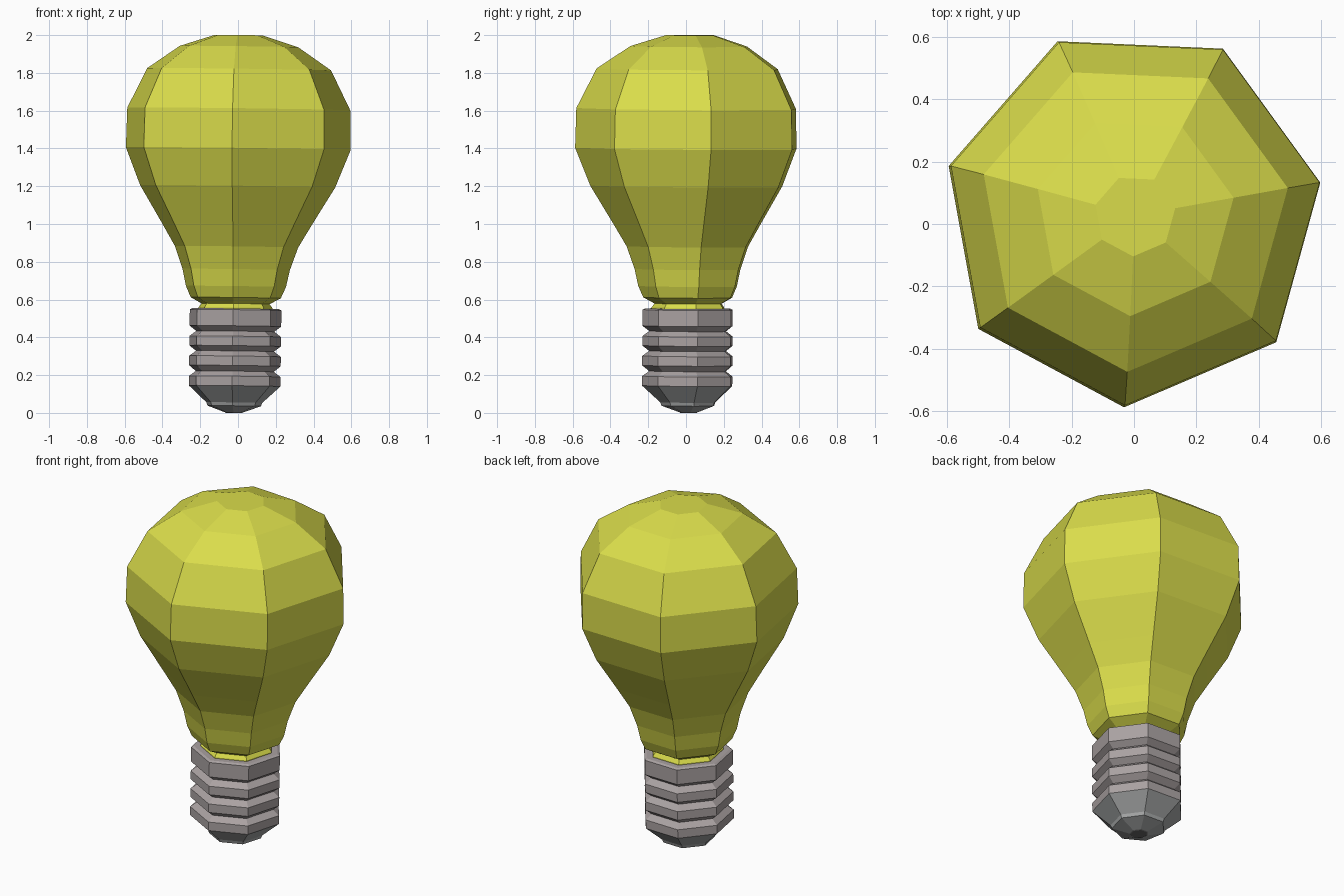
import bpy, bmesh, math

cube = bpy.data.objects.get("Cube")
if cube:
    bpy.data.objects.remove(cube)

SIDES = 7
TURN = math.radians(10.3)


def material(name, color):
    m = bpy.data.materials.new(name)
    m.use_nodes = True
    m.diffuse_color = (*color, 1)
    m.node_tree.nodes["Principled BSDF"].inputs["Base Color"].default_value = (*color, 1)
    return m


def lathe(name, profile, mat, cap_low=False, cap_high=False):
    """Seven-sided flat-shaded turned part from (radius, height) points, bottom to top."""
    bm = bmesh.new()
    rings = []
    for r, z in profile:
        angles = [TURN + math.tau * i / SIDES for i in range(SIDES)]
        rings.append([bm.verts.new((r * math.cos(a), r * math.sin(a), z)) for a in angles])
    for low, high in zip(rings, rings[1:]):
        for i in range(SIDES):
            j = (i + 1) % SIDES
            bm.faces.new((low[i], low[j], high[j], high[i]))
    if cap_low:
        bm.faces.new(rings[0][::-1])
    if cap_high:
        bm.faces.new(rings[-1])
    mesh = bpy.data.meshes.new(name)
    bm.to_mesh(mesh)
    bm.free()
    mesh.materials.append(mat)
    obj = bpy.data.objects.new(name, mesh)
    bpy.context.collection.objects.link(obj)
    # The whole lamp leans very slightly
    obj.location = (-0.022, 0.015, 0)
    obj.rotation_euler = (-0.006, 0.0125, 0)
    return obj


yellow = material("yellow glass", (0.70, 0.72, 0.07))
metal = material("warm grey metal", (0.40, 0.36, 0.36))
grey = material("neutral grey", (0.38, 0.39, 0.39))
dark = material("dark grey", (0.13, 0.13, 0.13))

# Glass bulb with a pinched neck
lathe("glass_bulb", [
    (0.20, 0.545), (0.20, 0.558), (0.185, 0.578), (0.245, 0.61), (0.272, 0.67),
    (0.292, 0.76), (0.335, 0.88), (0.407, 1.0), (0.53, 1.2), (0.611, 1.4),
    (0.606, 1.61), (0.50, 1.82), (0.322, 1.94), (0.131, 2.0)], yellow, cap_high=True)

# Threaded screw base: three ridges below a tall collar
thread = [(0.249, 0.14)]
for top in (0.193, 0.30, 0.405):
    thread += [(0.249, top - 0.05), (0.249, top), (0.212, top + 0.027)]
thread = thread[1:] + [(0.249, 0.46), (0.249, 0.545), (0.235, 0.552), (0.18, 0.552)]
lathe("screw_base", thread, metal, cap_high=True)

# Insulator cone and contact tip
lathe("base_insulator", [(0.05, 0.003), (0.145, 0.037), (0.152, 0.055), (0.249, 0.143)], grey)
lathe("contact_tip", [(0.045, 0.0), (0.05, 0.003)], dark, cap_low=True)
